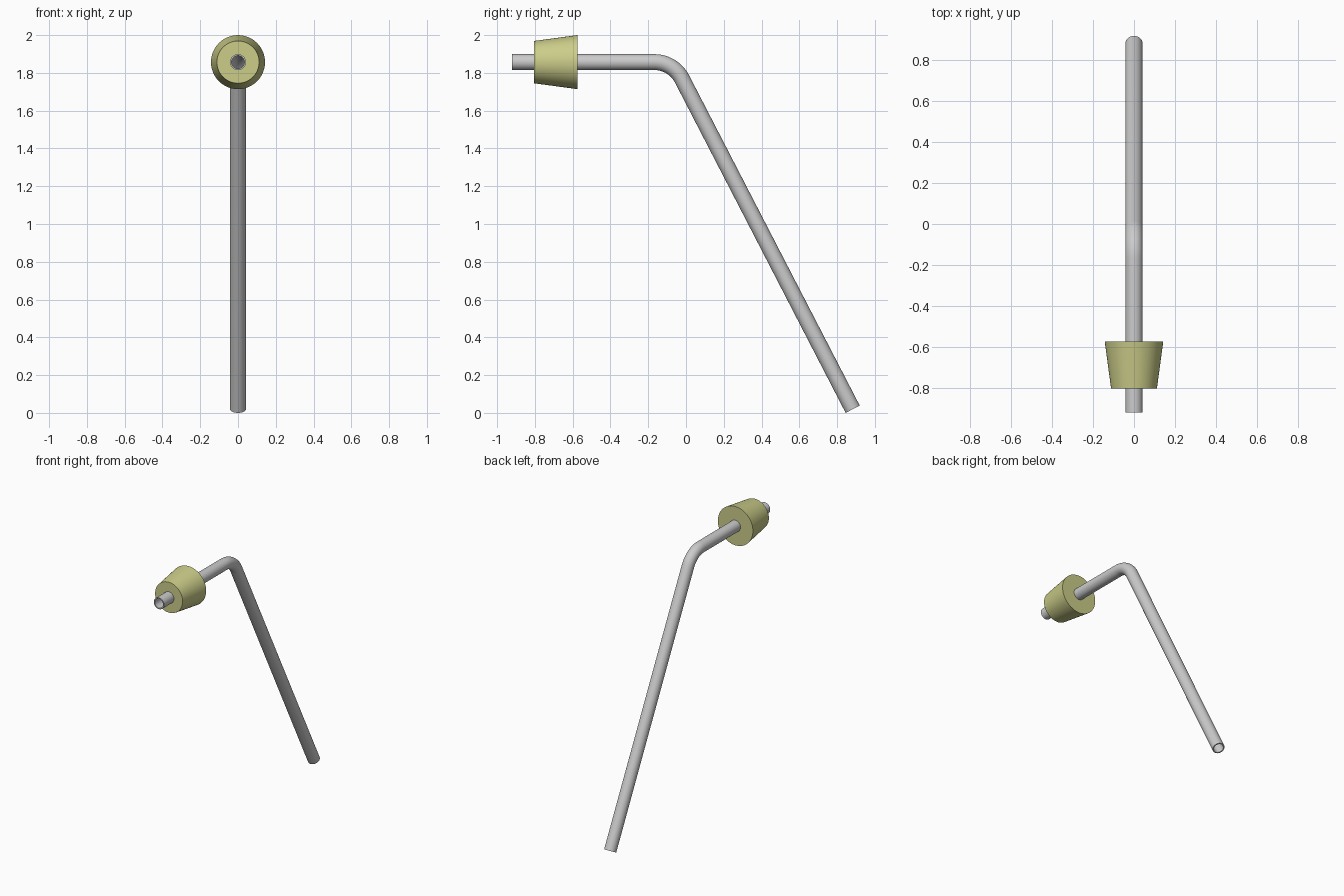
import bpy, bmesh, math
from mathutils import Vector

if "Cube" in bpy.data.objects:
    bpy.data.objects.remove(bpy.data.objects["Cube"])

SEG = 48
AXIS_Z = 1.857           # height of the horizontal arm
R_OUT, R_IN = 0.042, 0.034


def loft_loop(name, rings):
    """Skin rings of points; the last ring joins back to the first."""
    bm = bmesh.new()
    vr = [[bm.verts.new(p) for p in ring] for ring in rings]
    for a, b in zip(vr, vr[1:] + vr[:1]):
        for i in range(SEG):
            j = (i + 1) % SEG
            bm.faces.new((a[i], a[j], b[j], b[i]))
    bmesh.ops.recalc_face_normals(bm, faces=bm.faces)
    me = bpy.data.meshes.new(name)
    bm.to_mesh(me)
    bm.free()
    ob = bpy.data.objects.new(name, me)
    bpy.context.collection.objects.link(ob)
    bpy.context.view_layer.objects.active = ob
    ob.select_set(True)
    bpy.ops.object.shade_smooth_by_angle(angle=math.radians(35))
    ob.select_set(False)
    return ob


def ring(y, z, radius, tilt=0.0):
    """Circle around a point, facing along the path direction."""
    up = Vector((0, math.sin(tilt), math.cos(tilt)))
    side = Vector((1, 0, 0))
    c = Vector((0, y, z))
    return [c + radius * (math.cos(t) * side + math.sin(t) * up)
            for t in (2 * math.pi * i / SEG for i in range(SEG))]


# Bent glass tube: straight arm, arc, long sloping leg
bend = math.radians(62.7)
tangent = 0.10
bend_r = tangent / math.tan(bend / 2)
arc_y = -0.067 - tangent
path = [(-0.921, AXIS_Z, 0.0)]
for k in range(17):
    a = bend * k / 16
    path.append((arc_y + bend_r * math.sin(a),
                 AXIS_Z - bend_r * (1 - math.cos(a)), a))
path.append((0.8825, 0.0193, bend))

outer = [ring(y, z, R_OUT, a) for y, z, a in path]
inner = [ring(y, z, R_IN, a) for y, z, a in reversed(path)]
loft_loop("bent_tube", outer + inner)

# Tapered stopper, bored through for the tube
profile = [(-0.805, R_OUT), (-0.805, 0.112), (-0.575, 0.143), (-0.575, R_OUT)]
stopper = loft_loop("stopper", [ring(y, AXIS_Z, r) for y, r in profile])
mat = bpy.data.materials.new("stopper_yellow")
mat.diffuse_color = (0.60, 0.61, 0.25, 1)
mat.use_nodes = True
mat.node_tree.nodes["Principled BSDF"].inputs["Base Color"].default_value = mat.diffuse_color
stopper.data.materials.append(mat)
